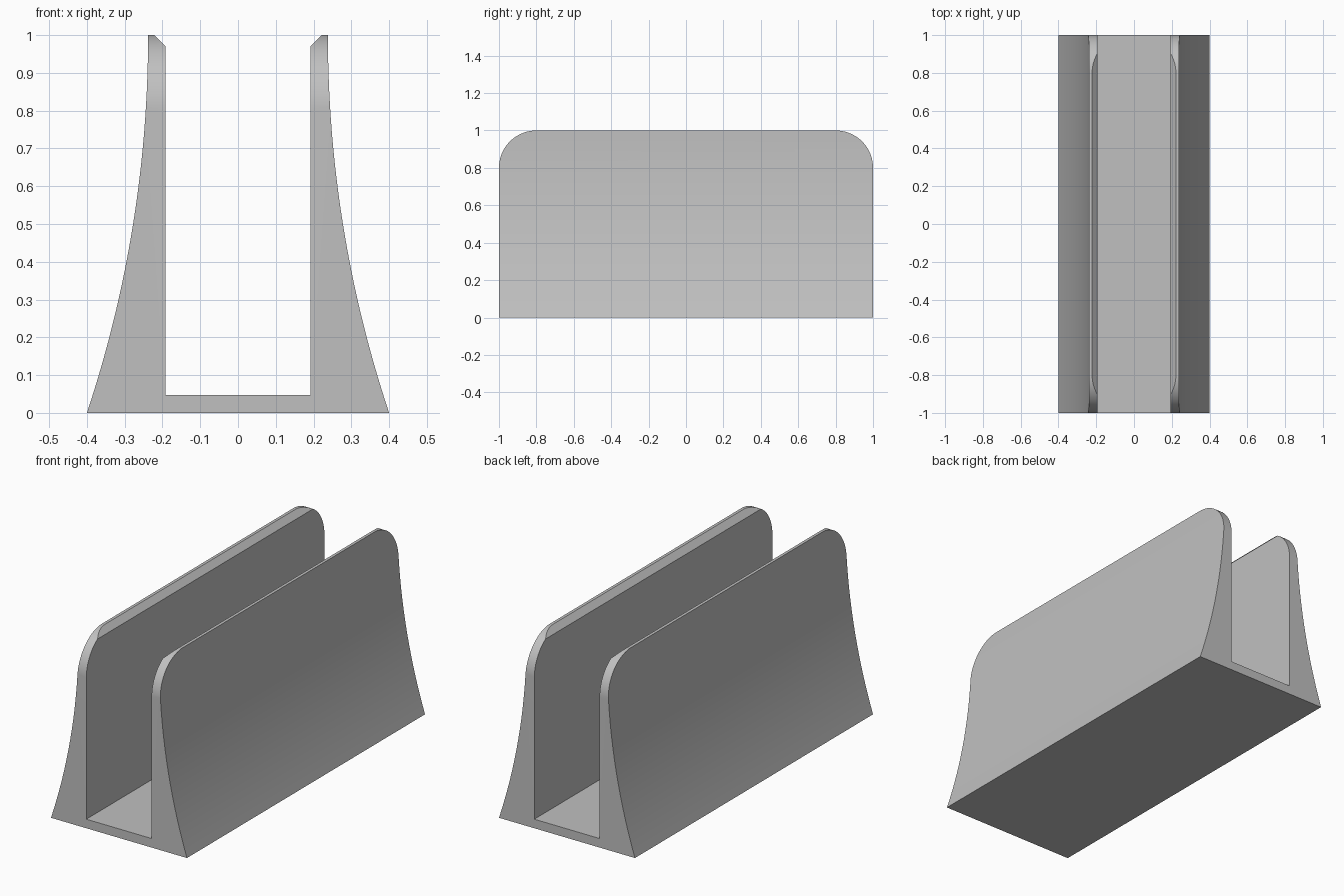
import bpy, bmesh, math

if "Cube" in bpy.data.objects:
    bpy.data.objects.remove(bpy.data.objects["Cube"], do_unlink=True)

HALF_BASE, HALF_TOP, HALF_SLOT = 0.4, 0.238, 0.192
FLOOR, CHAMFER_Z, CORNER = 0.048, 0.97, 0.2

grey = bpy.data.materials.new("plain grey")
grey.use_nodes = True
colour = (0.53, 0.53, 0.53, 1)
grey.diffuse_color = colour
grey.node_tree.nodes["Principled BSDF"].inputs["Base Color"].default_value = colour


def prism(name, outline, axis, half):
    """Extrude a closed outline of (u, z) points along x or y."""
    bm = bmesh.new()
    place = (lambda u, z: (u, -half, z)) if axis == "y" else (lambda u, z: (-half, u, z))
    face = bm.faces.new([bm.verts.new(place(u, z)) for u, z in outline])
    step = (0, 2 * half, 0) if axis == "y" else (2 * half, 0, 0)
    new = bmesh.ops.extrude_face_region(bm, geom=[face])["geom"]
    bmesh.ops.translate(bm, vec=step, verts=[v for v in new if isinstance(v, bmesh.types.BMVert)])
    bmesh.ops.recalc_face_normals(bm, faces=bm.faces)
    mesh = bpy.data.meshes.new(name)
    bm.to_mesh(mesh)
    bm.free()
    mesh.materials.append(grey)
    obj = bpy.data.objects.new(name, mesh)
    bpy.context.collection.objects.link(obj)
    return obj


# Cross-section: concave flared outside, chamfered lip, straight slot
flare = HALF_BASE - HALF_TOP
radius = (1 + flare ** 2) / (2 * flare)
side = []
for i in range(33):
    z = i / 32
    side.append((HALF_TOP + radius - math.sqrt(radius ** 2 - (1 - z) ** 2), z))
side += [(HALF_TOP, CHAMFER_Z + HALF_TOP - HALF_SLOT), (HALF_SLOT, CHAMFER_Z), (HALF_SLOT, FLOOR)]
section = side + [(-x, z) for x, z in reversed(side)]
holder = prism("upright_holder", section, "y", 1.1)

# Side outline with rounded upper corners trims the walls
arc = [math.radians(90 * i / 24) for i in range(25)]
half = [(1, -0.5)] + [(1 - CORNER + CORNER * math.cos(a), 1 - CORNER + CORNER * math.sin(a)) for a in arc]
trimmer = prism("rounded_trimmer", half + [(-y, z) for y, z in reversed(half)], "x", 0.6)
trimmer.hide_render = True

trim = holder.modifiers.new("rounded corners", "BOOLEAN")
trim.operation = "INTERSECT"
trim.solver = "EXACT"
trim.object = trimmer
bpy.ops.object.select_all(action="DESELECT")
holder.select_set(True)
bpy.context.view_layer.objects.active = holder
bpy.ops.object.modifier_apply(modifier=trim.name)
bpy.data.objects.remove(trimmer, do_unlink=True)

# Smooth the curves, keep the hard edges
bpy.ops.object.shade_smooth_by_angle(angle=math.radians(20))
